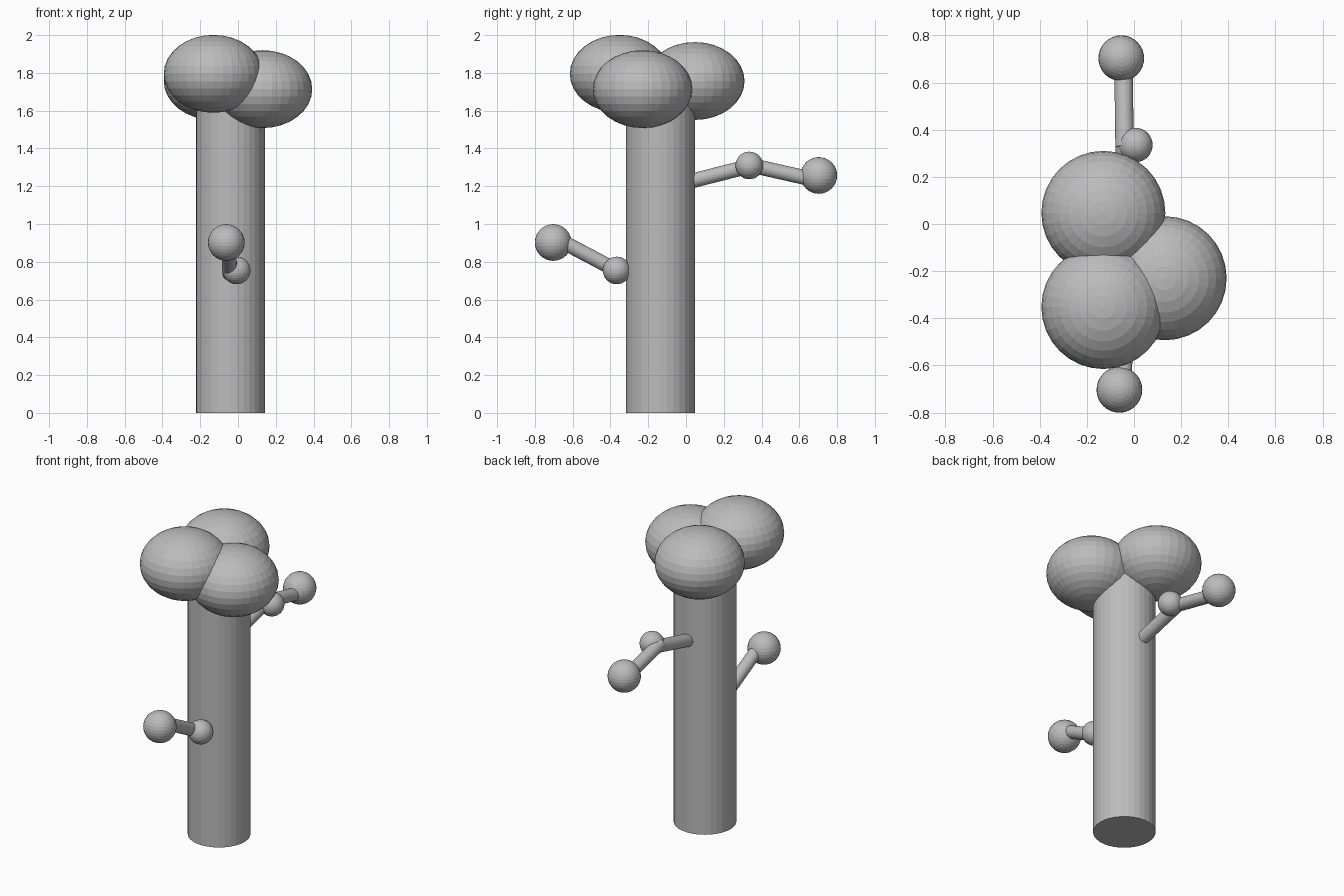
import bpy
from mathutils import Vector

if "Cube" in bpy.data.objects:
    bpy.data.objects.remove(bpy.data.objects["Cube"])

grey = bpy.data.materials.new("plain_grey")
grey.diffuse_color = (0.5, 0.5, 0.5, 1)
grey.use_nodes = True
grey.node_tree.nodes["Principled BSDF"].inputs["Base Color"].default_value = grey.diffuse_color


def finish(name):
    ob = bpy.context.object
    ob.name = name
    ob.data.materials.append(grey)
    return ob


def ball(name, loc, size):
    bpy.ops.mesh.primitive_uv_sphere_add(segments=32, ring_count=16, radius=1, location=loc)
    ob = finish(name)
    ob.scale = size
    return ob


def rod(name, a, b, radius, sides=32):
    a, b = Vector(a), Vector(b)
    d = b - a
    bpy.ops.mesh.primitive_cylinder_add(vertices=sides, radius=radius, depth=d.length,
                                        location=(a + b) / 2)
    ob = finish(name)
    ob.rotation_euler = d.to_track_quat('Z', 'Y').to_euler()
    return ob


# Trunk
rod("trunk", (-0.04, -0.135, 0), (-0.04, -0.135, 1.72), 0.182)

# Crown: three flattened clumps
for name, loc in (("front_foliage", (-0.13, -0.352, 1.795)),
                  ("back_foliage", (-0.13, 0.047, 1.757)),
                  ("right_foliage", (0.13, -0.23, 1.714))):
    ball(name, loc, (0.263, 0.263, 0.206))

# Branches: two bent rods, each with a small and a large leaf ball
R = 0.039
rod("back_branch_inner", (-0.04, -0.04, 1.21), (-0.04, 0.345, 1.308), R)
rod("back_branch_outer", (-0.04, 0.325, 1.315), (-0.045, 0.70, 1.23), R)
ball("back_leaf_small", (0.006, 0.335, 1.31), (0.073,) * 3)
ball("back_leaf_large", (-0.054, 0.703, 1.257), (0.097,) * 3)

rod("front_branch_inner", (-0.04, -0.2, 0.71), (-0.045, -0.37, 0.755), R)
rod("front_branch_outer", (-0.045, -0.355, 0.748), (-0.047, -0.69, 0.925), R)
ball("front_leaf_small", (-0.007, -0.367, 0.754), (0.073,) * 3)
ball("front_leaf_large", (-0.062, -0.703, 0.902), (0.097,) * 3)
